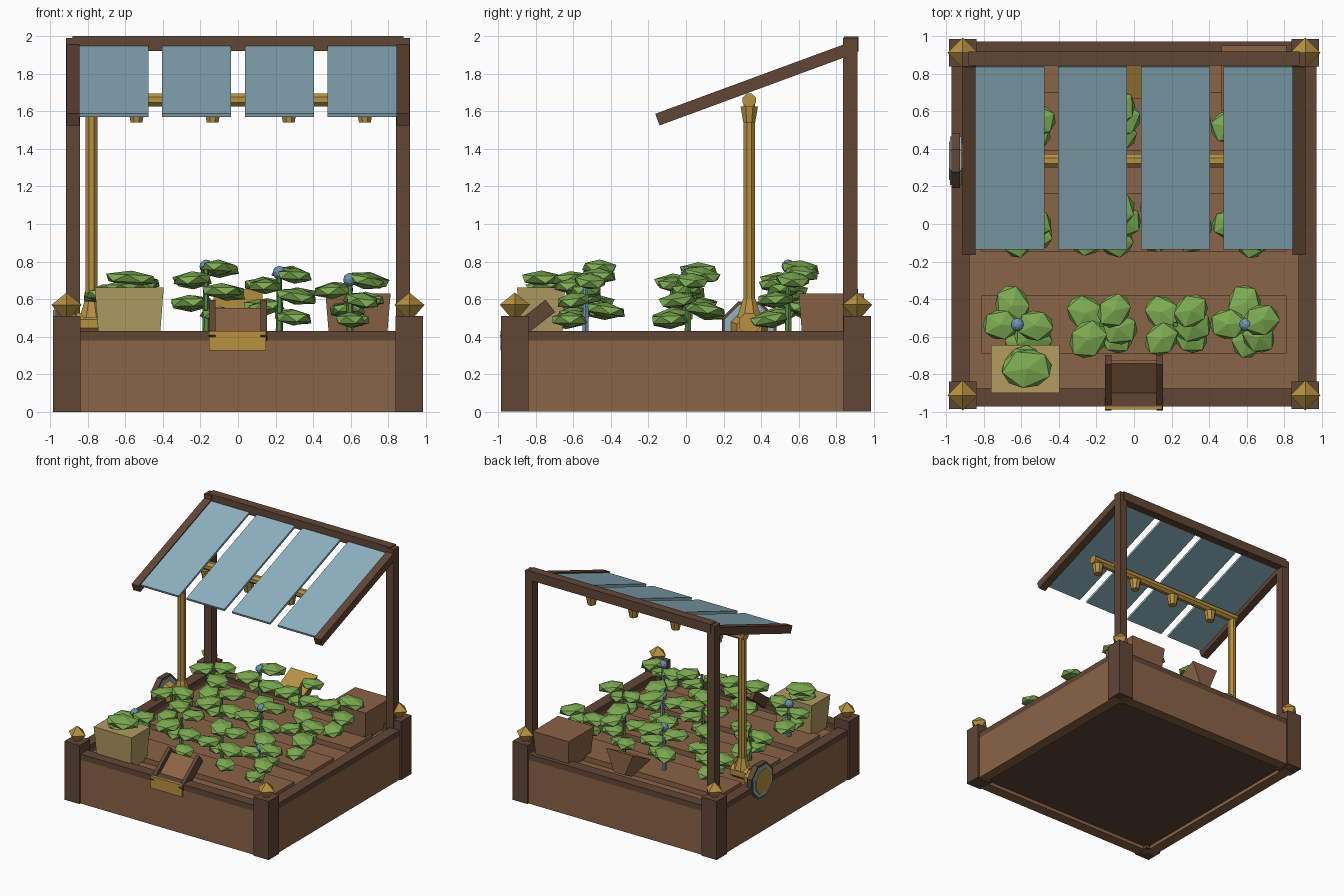
import bpy, bmesh, math, random
from mathutils import Matrix, Vector

random.seed(4)
if "Cube" in bpy.data.objects:
    bpy.data.objects.remove(bpy.data.objects["Cube"])


def material(name, srgb):
    lin = [(c / 255 / 12.92) if c < 10 else ((c / 255 + 0.055) / 1.055) ** 2.4 for c in srgb]
    m = bpy.data.materials.new(name)
    m.use_nodes = True
    m.diffuse_color = (*lin, 1)
    m.node_tree.nodes["Principled BSDF"].inputs["Base Color"].default_value = (*lin, 1)
    return m


WOOD = material("brown wood", (138, 99, 70))
DARK = material("dark wood", (97, 70, 53))
GOLD = material("brass", (184, 145, 64))
TAN = material("pale wood", (178, 156, 98))
GLASS = material("blue glass", (141, 178, 193))
LEAF = material("leaf green", (125, 172, 82))
STEM = material("stem green", (88, 138, 68))
BLOOM = material("flower blue", (112, 150, 182))


def finish(name, bm, *mats):
    mesh = bpy.data.meshes.new(name)
    bm.to_mesh(mesh)
    bm.free()
    for m in mats:
        mesh.materials.append(m)
    ob = bpy.data.objects.new(name, mesh)
    bpy.context.collection.objects.link(ob)
    return ob


def box(name, mat, lo, hi, taper=1.0, tilt=0.0):
    """Box between two corners; taper scales its foot, tilt turns it about x."""
    lo, hi = Vector(lo), Vector(hi)
    bm = bmesh.new()
    bmesh.ops.create_cube(bm, size=1)
    for v in bm.verts:
        if v.co.z < 0:
            v.co.x *= taper
            v.co.y *= taper
    m = Matrix.Translation((lo + hi) / 2) @ Matrix.Rotation(tilt, 4, 'X') @ Matrix.Diagonal((*(hi - lo), 1))
    bm.transform(m)
    return finish(name, bm, mat)


def add_rod(bm, p, q, r1, r2, n):
    p, q = Vector(p), Vector(q)
    m = Matrix.Translation((p + q) / 2) @ (q - p).to_track_quat('Z', 'Y').to_matrix().to_4x4()
    return bmesh.ops.create_cone(bm, cap_ends=True, segments=n, radius1=r1, radius2=r2,
                                 depth=(q - p).length, matrix=m @ Matrix.Rotation(math.pi / n, 4, 'Z'))


def rod(name, mat, p, q, r1, r2=None, n=8):
    bm = bmesh.new()
    add_rod(bm, p, q, r1, r1 if r2 is None else r2, n)
    return finish(name, bm, mat)


# Planter walls with dark rails on top
for s, side in ((-1, "right"), (1, "left")):
    x0, x1 = sorted((s * 0.97, s * 0.875))
    box(side + "_wall", WOOD, (x0, -0.9, 0), (x1, 0.9, 0.38))
    box(side + "_rail", DARK, (x0, -0.9, 0.38), (x1, 0.9, 0.43))
for s, side in ((-1, "front"), (1, "back")):
    y0, y1 = sorted((s * 0.97, s * 0.875))
    box(side + "_wall", WOOD, (-0.9, y0, 0), (0.9, y1, 0.38))
    box(side + "_rail", DARK, (-0.9, y0, 0.38), (0.9, y1, 0.43))

# Corner posts with diamond finials
for sx in (-1, 1):
    for sy in (-1, 1):
        x, y = sx * 0.912, sy * 0.912
        box("corner_post", DARK, (x - 0.073, y - 0.073, 0), (x + 0.073, y + 0.073, 0.51))
        bm = bmesh.new()
        for z0, z1, r0, r1 in ((0.5, 0.57, 0.02, 0.08), (0.57, 0.635, 0.08, 0)):
            bmesh.ops.create_cone(bm, cap_ends=True, segments=4, radius1=r0, radius2=r1, depth=z1 - z0,
                                  matrix=Matrix.Translation((x, y, (z0 + z1) / 2)))
        finish("finial", bm, GOLD)

# Floor, soil and raised beds
box("floor", DARK, (-0.88, -0.88, 0.03), (0.88, 0.88, 0.08))
box("soil", WOOD, (-0.88, -0.88, 0.08), (0.88, 0.88, 0.36))
ROWS = (-0.535, 0.01, 0.545)
for y in ROWS:
    box("soil_bed", WOOD, (-0.81, y - 0.155, 0.35), (0.81, y + 0.155, 0.405))

# Roof frame: uprights, top beam and sloping rafters
slope = math.radians(20.2)
for s in (-1, 1):
    box("upright", DARK, (s * 0.878 - 0.037, 0.837, 0.3), (s * 0.878 + 0.037, 0.913, 1.99))
    box("rafter", DARK, (s * 0.878 - 0.034, -0.185, 1.707), (s * 0.878 + 0.034, 0.88, 1.773), tilt=slope)
box("top_beam", DARK, (-0.88, 0.842, 1.92), (0.88, 0.918, 2.0))

# Glass roof panels
for i in range(4):
    x = -0.66 + 0.44 * i
    box("roof_panel", GLASS, (x - 0.183, -0.165, 1.748), (x + 0.183, 0.87, 1.768), tilt=slope)

# Watering pipe with nozzles
PY = 0.337
rod("riser_pipe", GOLD, (-0.78, PY, 0.42), (-0.78, PY, 1.66), 0.034)
rod("spray_pipe", GOLD, (-0.815, PY, 1.66), (0.73, PY, 1.66), 0.038)
for i in range(4):
    x = -0.54 + 0.405 * i
    rod("nozzle", GOLD, (x, PY, 1.54), (x, PY, 1.625), 0.034, 0.05)

# Pump: brass barrel and an eight-sided dial on the outer wall
PZ = 0.44
rod("riser_joint", GOLD, (-0.78, PY, 0.5), (-0.78, PY, 0.6), 0.07, 0.036)
rod("pump_barrel", GOLD, (-0.70, PY, 0.47), (-0.86, PY, 0.47), 0.06)
rod("pump_cone", GOLD, (-0.84, PY, PZ), (-0.93, PY, PZ), 0.07, 0.11)
rod("dial_ring", DARK, (-0.925, PY, PZ), (-0.972, PY, PZ), 0.158)
rod("dial_glass", GLASS, (-0.918, PY, PZ), (-0.979, PY, PZ), 0.14)
rod("dial_cap", GOLD, (-0.93, PY, PZ), (-0.985, PY, PZ), 0.11)

# Crates
box("pale_crate", TAN, (-0.762, -0.9, 0.38), (-0.395, -0.645, 0.663), taper=0.88)
box("brown_crate", WOOD, (0.465, 0.6, 0.38), (0.812, 0.95, 0.63), taper=0.88)

# Front chute with side boards and a brass plate
tilt = math.radians(38)
box("chute_bed", WOOD, (-0.125, -1.0, 0.435), (0.125, -0.7, 0.465), tilt=tilt)
for s in (-1, 1):
    box("chute_side", DARK, (s * 0.137 - 0.016, -1.0, 0.427), (s * 0.137 + 0.016, -0.69, 0.51), tilt=tilt)
box("chute_plate", GOLD, (-0.153, -0.988, 0.327), (0.15, -0.965, 0.43))

# Back hopper: tapered body whose upper face is brass
hopper = box("hopper", WOOD, (-0.13, 0.69, 0.43), (0.13, 0.97, 0.6), taper=0.4, tilt=math.radians(27))
hopper.data.materials.append(GOLD)
for f in hopper.data.polygons:
    f.material_index = int(f.normal.z > 0.7)


def add_leaf(bm, pos, angle, size, tip):
    m = (Matrix.Translation(pos) @ Matrix.Rotation(angle, 4, 'Z') @ Matrix.Rotation(tip, 4, 'Y')
         @ Matrix.Diagonal((*size, 1)) @ Matrix.Rotation(random.uniform(0, 6), 4, 'Z'))
    bmesh.ops.create_icosphere(bm, subdivisions=1, radius=1, matrix=m)


def plant(x, y, foot, top, turn, flower, leaves=5):
    """Stem with faceted leaves staggered down it, and an optional flower."""
    bm = bmesh.new()
    for i in range(leaves):
        a = turn + i * math.pi / 2 * (1 if i < 4 else 0.87) + random.uniform(-0.2, 0.2)
        d = 0.095 + random.uniform(-0.01, 0.015)
        z = top - 0.04 - (0.055 * ((i * 3) % 5)) * (top - foot) / 0.36
        k = random.uniform(0.92, 1.1)
        add_leaf(bm, (x + d * math.cos(a), y + d * math.sin(a), z), a,
                 (0.115 * k, 0.095 * k, 0.042), random.uniform(-0.05, 0.2))
    done = len(bm.faces)
    add_rod(bm, (x, y, foot), (x, y, top - 0.05), 0.02, 0.014, 6)
    stemmed = len(bm.faces)
    if flower:
        bmesh.ops.create_icosphere(bm, subdivisions=2, radius=0.036,
                                   matrix=Matrix.Translation((x, y, top - 0.03)))
    bm.faces.ensure_lookup_table()
    for i, f in enumerate(bm.faces):
        f.material_index = 0 if i < done else 1 if i < stemmed else 2
    finish("plant", bm, LEAF, STEM, BLOOM)


# Three rows of plants
FLOWERS = {(0, 0), (0, 3), (1, 2), (2, 1)}
for r, y in enumerate(ROWS):
    for c, x in enumerate((-0.62, -0.17, 0.22, 0.595)):
        top = (0.72, 0.8, 0.76, 0.72)[c] + random.uniform(-0.015, 0.025)
        plant(x, y, 0.4, top, math.pi / 4 if c in (1, 2) else 0.1, (r, c) in FLOWERS)

# Leaves over the pale crate
bm = bmesh.new()
add_leaf(bm, (-0.57, -0.77, 0.71), 0.1, (0.15, 0.115, 0.042), 0.05)
add_leaf(bm, (-0.6, -0.75, 0.67), 0.8, (0.13, 0.1, 0.035), -0.1)
finish("crate_leaves", bm, LEAF)
